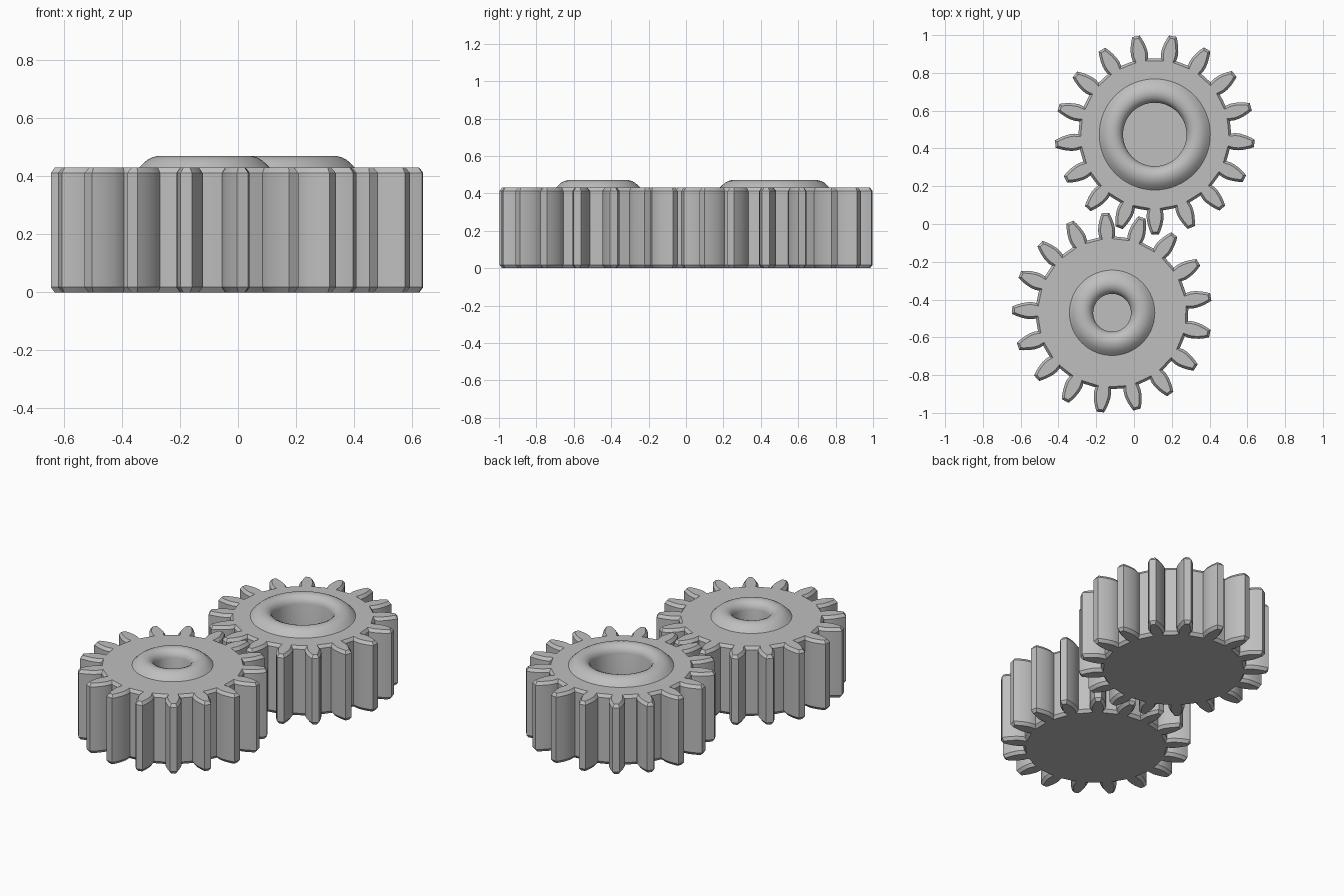
import bpy
import bmesh
from math import sin, cos, pi, radians
from mathutils import Vector

cube = bpy.data.objects.get("Cube")
if cube:
    bpy.data.objects.remove(cube, do_unlink=True)

TEETH = 17
HEIGHT = 0.43
BEVEL = 0.013        # inward size of the rim chamfer
BEVEL_Z = 0.018      # vertical size of the rim chamfer
ROOT = 0.403
SEGMENTS = 64
# Half tooth: distance from the gear centre, half width
TOOTH = [(0.402, 0.041), (0.425, 0.045), (0.45, 0.044), (0.48, 0.038), (0.508, 0.029), (0.529, 0.020)]
# Collar: distance outside the bore, height
COLLAR = [(0.126, HEIGHT), (0.112, 0.444), (0.097, 0.457), (0.08, 0.466), (0.06, 0.471),
          (0.04, 0.470), (0.02, 0.461), (0.006, 0.445), (0, 0.425), (0, 0.02)]

steel = bpy.data.materials.new("grey_metal")
steel.use_nodes = True
GREY = (0.52, 0.52, 0.52, 1)
steel.diffuse_color = GREY
steel.node_tree.nodes["Principled BSDF"].inputs["Base Color"].default_value = GREY


def gear_outline(phase):
    """Counter-clockwise outline of the toothed rim."""
    step = 2 * pi / TEETH
    side = [Vector((r, -w)) for r, w in TOOTH]
    tooth = side + [Vector((p.x, -p.y)) for p in reversed(side)]
    points = []
    for i in range(TEETH):
        a = phase + i * step
        ca, sa = cos(a), sin(a)
        points += [Vector((p.x * ca - p.y * sa, p.x * sa + p.y * ca)) for p in tooth]
        # Root arc between two teeth
        for t in (0.42, 0.5, 0.58):
            points.append(Vector((cos(a + t * step), sin(a + t * step))) * ROOT)
    return points


def inset(points, distance):
    """Move every outline point inwards with a mitre."""
    result = []
    for i, p in enumerate(points):
        d1 = (p - points[i - 1]).normalized()
        d2 = (points[(i + 1) % len(points)] - p).normalized()
        n1, n2 = Vector((-d1.y, d1.x)), Vector((-d2.y, d2.x))
        result.append(p + (n1 + n2) * distance / max(1 + n1.dot(n2), 0.5))
    return result


def add_loop(bm, points, z):
    return [bm.verts.new((p.x, p.y, z)) for p in points]


def bridge(bm, low, high):
    n = len(low)
    for i in range(n):
        j = (i + 1) % n
        bm.faces.new((low[i], low[j], high[j], high[i]))


def loop_edges(bm, loop):
    return [bm.edges.get((v, loop[i - 1])) for i, v in enumerate(loop)]


def make_gear(name, centre, phase, bore):
    bm = bmesh.new()
    outer = gear_outline(radians(phase))
    inner = inset(outer, BEVEL)

    # Toothed body with chamfered ends
    rim = [add_loop(bm, inner, 0), add_loop(bm, outer, BEVEL_Z),
           add_loop(bm, outer, HEIGHT - BEVEL_Z), add_loop(bm, inner, HEIGHT)]
    for low, high in zip(rim, rim[1:]):
        bridge(bm, low, high)

    # Rounded collar running down into the blind bore
    circle = [Vector((cos(2 * pi * i / SEGMENTS), sin(2 * pi * i / SEGMENTS))) for i in range(SEGMENTS)]
    rings = [add_loop(bm, [p * (bore + r) for p in circle], z) for r, z in COLLAR]
    for low, high in zip(rings, rings[1:]):
        bridge(bm, low, high)
    bm.faces.new(rings[-1])

    # Flat top around the collar, and closed underside
    bmesh.ops.triangle_fill(bm, use_beauty=True, normal=(0, 0, 1),
                            edges=loop_edges(bm, rim[-1]) + loop_edges(bm, rings[0]))
    bmesh.ops.triangle_fill(bm, use_beauty=True, normal=(0, 0, -1), edges=loop_edges(bm, rim[0]))
    bmesh.ops.recalc_face_normals(bm, faces=bm.faces[:])

    mesh = bpy.data.meshes.new(name)
    bm.to_mesh(mesh)
    bm.free()
    mesh.materials.append(steel)
    gear = bpy.data.objects.new(name, mesh)
    gear.location = (centre[0], centre[1], 0)
    bpy.context.collection.objects.link(gear)
    bpy.ops.object.select_all(action="DESELECT")
    gear.select_set(True)
    bpy.context.view_layer.objects.active = gear
    bpy.ops.object.shade_smooth_by_angle(angle=radians(30))


make_gear("small_bore_gear", (-0.116, -0.47), 9.1, 0.1)
make_gear("large_bore_gear", (0.11, 0.474), 16.1, 0.168)
